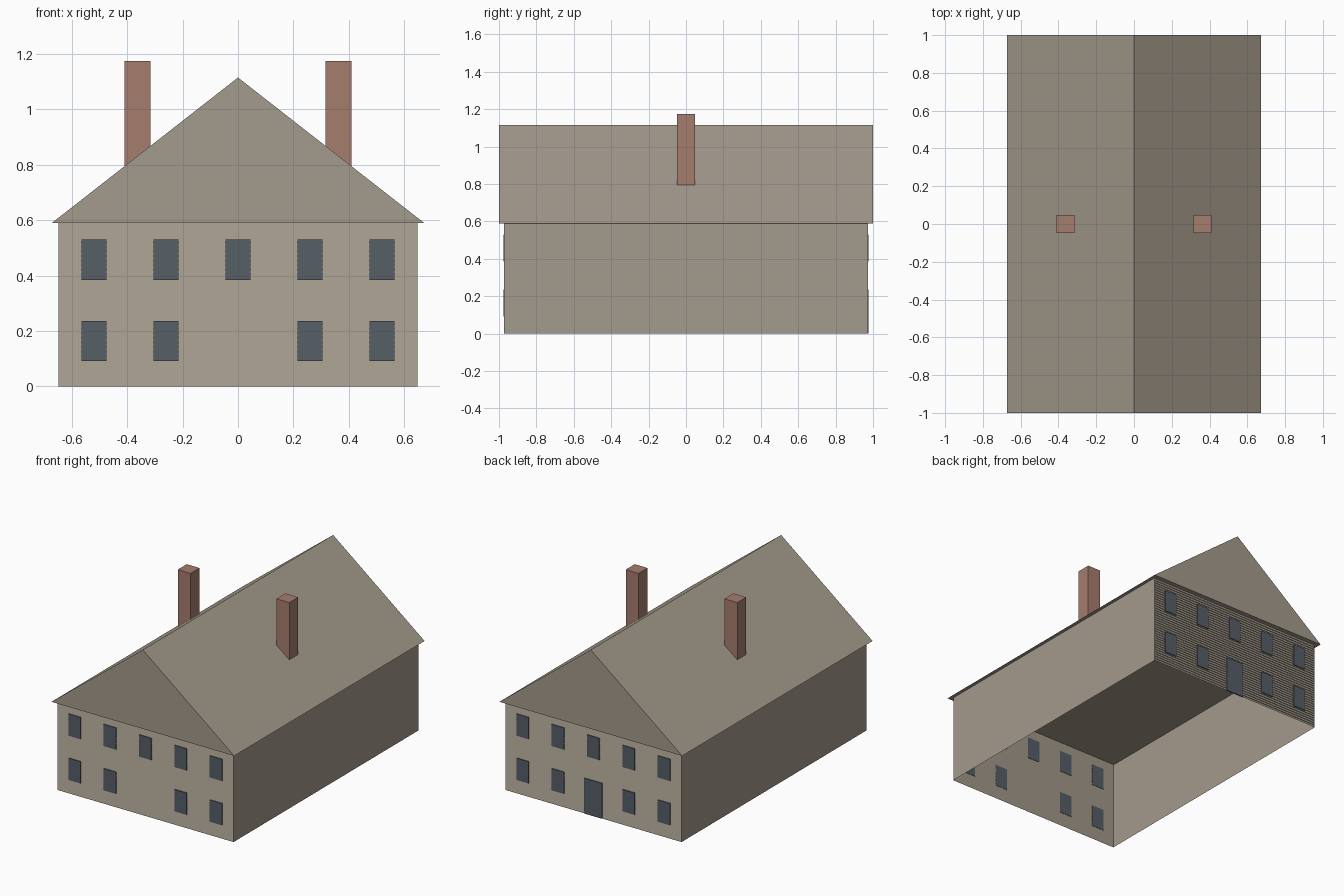
import bpy, bmesh

cube = bpy.data.objects.get("Cube")
if cube:
    bpy.data.objects.remove(cube, do_unlink=True)

WALL_X, WALL_Y, EAVE = 0.648, 0.972, 0.59
ROOF_X, ROOF_Y, RIDGE = 0.672, 1.0, 1.115
BOARDS, LAP = 36, 0.004


def make_material(name, rgb):
    mat = bpy.data.materials.new(name)
    mat.use_nodes = True
    mat.diffuse_color = (*rgb, 1)
    mat.node_tree.nodes["Principled BSDF"].inputs["Base Color"].default_value = (*rgb, 1)
    return mat


stone = make_material("weathered_stone", (0.37, 0.325, 0.262))
glass = make_material("slate_blue", (0.092, 0.112, 0.133))
brick = make_material("red_brick", (0.38, 0.205, 0.156))


def make_object(name, bm, mat):
    mesh = bpy.data.meshes.new(name)
    bm.to_mesh(mesh)
    bm.free()
    mesh.materials.append(mat)
    obj = bpy.data.objects.new(name, mesh)
    bpy.context.collection.objects.link(obj)
    return obj


def box(name, centre, size, mat):
    bm = bmesh.new()
    bmesh.ops.create_cube(bm, size=1)
    bmesh.ops.scale(bm, vec=size, verts=bm.verts)
    bmesh.ops.translate(bm, vec=centre, verts=bm.verts)
    return make_object(name, bm, mat)


# Plain side walls, open at the bottom
for name, side in (("left_wall", 1), ("right_wall", -1)):
    bm = bmesh.new()
    corners = [(-1, 0), (1, 0), (1, EAVE), (-1, EAVE)][::side]
    bm.faces.new([bm.verts.new((side * WALL_X, y * WALL_Y, z)) for y, z in corners])
    make_object(name, bm, stone)

# Front and back walls of overlapping boards
for name, side in (("front_siding", -1), ("back_siding", 1)):
    bm = bmesh.new()
    step = EAVE / BOARDS
    profile = []
    for i in range(BOARDS):
        profile += [(WALL_Y, i * step), (WALL_Y - LAP, (i + 1) * step)]
    rows = [[bm.verts.new((x * side * WALL_X, side * y, z)) for x in (1, -1)]
            for y, z in profile]
    for low, high in zip(rows, rows[1:]):
        bm.faces.new((low[0], low[1], high[1], high[0]))
    make_object(name, bm, stone)

# Gabled roof, a closed prism
bm = bmesh.new()
ends = [[bm.verts.new((x, y, z)) for x, z in
         ((-ROOF_X, EAVE), (ROOF_X, EAVE), (0, RIDGE))] for y in (-ROOF_Y, ROOF_Y)]
for end in ends:
    bm.faces.new(end)
for i in range(3):
    j = (i + 1) % 3
    bm.faces.new((ends[0][i], ends[0][j], ends[1][j], ends[1][i]))
bmesh.ops.recalc_face_normals(bm, faces=bm.faces)
make_object("roof", bm, stone)

# Chimneys rising through each slope
for name, side in (("left_chimney", 1), ("right_chimney", -1)):
    box(name, (side * 0.363, 0, 0.9), (0.094, 0.094, 0.55), brick)

# Window panes and the back door
for wall, side in (("front", -1), ("back", 1)):
    y = side * WALL_Y
    for floor, z in (("lower", 0.163), ("upper", 0.457)):
        for col in range(-2, 3):
            if floor == "lower" and col == 0:
                continue
            box(f"{wall}_{floor}_window_{col + 3}", (col * 0.26, y, z),
                (0.09, 0.008, 0.145), glass)
box("back_door", (0, WALL_Y, 0.118), (0.13, 0.008, 0.235), glass)
